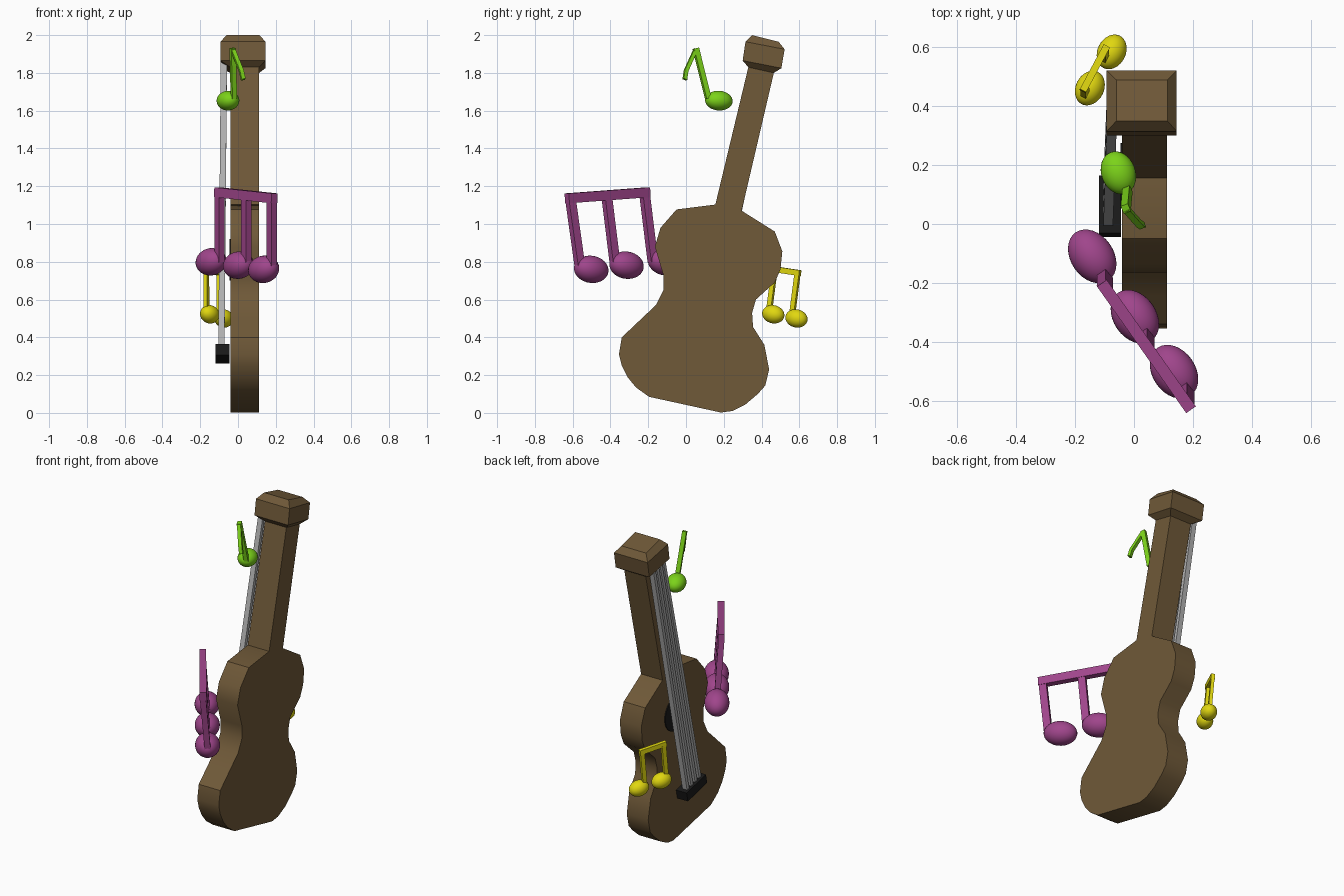
import bpy, bmesh, math
from mathutils import Vector, Matrix

if "Cube" in bpy.data.objects:
    bpy.data.objects.remove(bpy.data.objects["Cube"])


def material(name, rgb):
    m = bpy.data.materials.new(name)
    m.diffuse_color = (*rgb, 1)
    m.use_nodes = True
    m.node_tree.nodes["Principled BSDF"].inputs["Base Color"].default_value = m.diffuse_color
    return m


WOOD = material("wood", (0.16, 0.10, 0.04))
BLACK = material("black", (0.01, 0.01, 0.01))
STEEL = material("steel", (0.45, 0.45, 0.45))
PURPLE = material("purple", (0.35, 0.06, 0.26))
GREEN = material("green", (0.2, 0.65, 0.01))
YELLOW = material("yellow", (0.75, 0.68, 0.005))


def finish(name, bm, mat, smooth=True):
    bmesh.ops.recalc_face_normals(bm, faces=bm.faces)
    me = bpy.data.meshes.new(name)
    bm.to_mesh(me)
    bm.free()
    me.materials.append(mat)
    ob = bpy.data.objects.new(name, me)
    bpy.context.collection.objects.link(ob)
    if smooth:
        bpy.ops.object.select_all(action='DESELECT')
        ob.select_set(True)
        bpy.context.view_layer.objects.active = ob
        bpy.ops.object.shade_smooth_by_angle(angle=math.radians(35))
    return ob


def loft(name, rings, mat, smooth=False):
    """Skin a list of matching point rings and cap both ends."""
    bm = bmesh.new()
    loops = [[bm.verts.new(p) for p in r] for r in rings]
    for a, b in zip(loops, loops[1:]):
        for i in range(len(a)):
            j = (i + 1) % len(a)
            bm.faces.new((a[i], a[j], b[j], b[i]))
    bm.faces.new(loops[0])
    bm.faces.new(loops[-1])
    return finish(name, bm, mat, smooth)


def bar(name, path, side, w, d, mat):
    """Rectangular bar along a path: w wide along side, d deep across it."""
    path = [Vector(p) for p in path]
    axis = (path[-1] - path[0]).normalized()
    s = Vector(side)
    s = (s - axis * s.dot(axis)).normalized()
    t = axis.cross(s)
    rings = [[p + s * w / 2 * i + t * d / 2 * j
              for i, j in ((-1, -1), (1, -1), (1, 1), (-1, 1))] for p in path]
    return loft(name, rings, mat)


def note_head(name, loc, radii, direction, tilt, mat):
    bm = bmesh.new()
    bmesh.ops.create_uvsphere(bm, u_segments=32, v_segments=16, radius=1)
    yaw = math.atan2(direction[1], direction[0])
    bm.transform(Matrix.Translation(loc) @ Matrix.Rotation(yaw, 4, 'Z')
                 @ Matrix.Rotation(tilt, 4, 'Y') @ Matrix.Diagonal((*radii, 1)))
    finish(name, bm, mat)


# Guitar body: outline in the y-z plane, extruded along x
outline = [(.156, 1.103), (-.05, 1.077), (-.135, .98), (-.165, .88), (-.12, .73),
           (-.12, .65), (-.16, .57), (-.245, .49), (-.34, .40), (-.355, .31),
           (-.34, .25), (-.31, .19), (-.265, .135), (-.195, .085), (.185, .002),
           (.245, .01), (.315, .045), (.38, .10), (.42, .145), (.44, .23),
           (.415, .36), (.355, .455), (.35, .53), (.37, .60), (.47, .69),
           (.50, .76), (.51, .855), (.47, .96), (.295, 1.07)]
X0, X1 = -.04, .112
loft("guitar_body", [[(x, y, z) for y, z in outline] for x in (X0, X1)], WOOD, True)


def section(x0, x1, a, b):
    return [(x0, *a), (x1, *a), (x1, *b), (x0, *b)]


# Neck and flared head
loft("neck", [section(X0, X1, (.15, 1.08), (.29, 1.05)),
              section(X0, X1, (.33, 1.83), (.465, 1.80))], WOOD)
loft("headstock", [section(X0, X1, (.33, 1.83), (.465, 1.80)),
                   section(-.093, .145, (.30, 1.865), (.505, 1.825)),
                   section(-.093, .145, (.315, 1.965), (.522, 1.925)),
                   section(-.06, .114, (.35, 2.0), (.49, 1.965))], WOOD)

# Bridge, sound hole and strings on the -x face, leaning with the neck
lean = math.radians(13)
across = Vector((0, math.cos(lean), -math.sin(lean)))
mid = Vector((-.082, .06, .312))
bar("bridge", [mid - across * .1, mid + across * .1], (1, 0, 0), .075, .06, BLACK)

bm = bmesh.new()
bmesh.ops.create_cone(bm, cap_ends=True, segments=32, radius1=.11, radius2=.11, depth=.012,
                      matrix=Matrix.Translation((-.04, .165, .81)) @ Matrix.Rotation(math.pi / 2, 4, 'Y'))
finish("sound_hole", bm, BLACK)

for i in range(4):
    k = i - 1.5
    low = Vector((-.088, .065, .335)) + across * k * .042
    high = Vector((-.075, .397, 1.845)) + across * k * .034
    bar(f"string_{i + 1}", [low, high], (1, 0, 0), .033, .022, STEEL)

# Purple triple note
d = (.57, -.82, 0)
stems = [((-.098, -.22, 1.165), (-.098, -.175, .80), (-.142, -.11, .80)),
         ((.043, -.42, 1.15), (.043, -.375, .785), (.003, -.315, .782)),
         ((.178, -.612, 1.135), (.178, -.56, .765), (.136, -.502, .76))]
for i, (top, low, head) in enumerate(stems):
    bar(f"purple_stem_{i + 1}", [low, top], d, .045, .035, PURPLE)
    note_head(f"purple_head_{i + 1}", head, (.1, .073, .072), d, math.radians(-8), PURPLE)
bar("purple_beam", [(-.11, -.2, 1.168), (.193, -.63, 1.136)], (0, 0, 1), .052, .04, PURPLE)

# Yellow double note
d = (.45, .89, 0)
stems = [((-.168, .468, .755), (-.166, .438, .525), (-.15, .462, .522)),
         ((-.1, .59, .735), (-.1, .56, .505), (-.076, .585, .5))]
for i, (top, low, head) in enumerate(stems):
    bar(f"yellow_stem_{i + 1}", [low, top], d, .027, .02, YELLOW)
    note_head(f"yellow_head_{i + 1}", head, (.062, .048, .048), d, math.radians(12), YELLOW)
bar("yellow_beam", [(-.174, .452, .763), (-.093, .604, .74)], (0, 0, 1), .03, .024, YELLOW)

# Green single note with a bent flag
d = (-.35, .94, 0)
bar("green_stem", [(-.022, .118, 1.665), (-.028, .052, 1.93)], d, .028, .026, GREEN)
bar("green_flag", [(-.028, .052, 1.925), (.0, .02, 1.855), (.018, .0, 1.81), (.028, -.006, 1.765)],
    d, .02, .022, GREEN)
note_head("green_head", (-.053, .174, 1.653), (.075, .058, .052), d, math.radians(4), GREEN)
